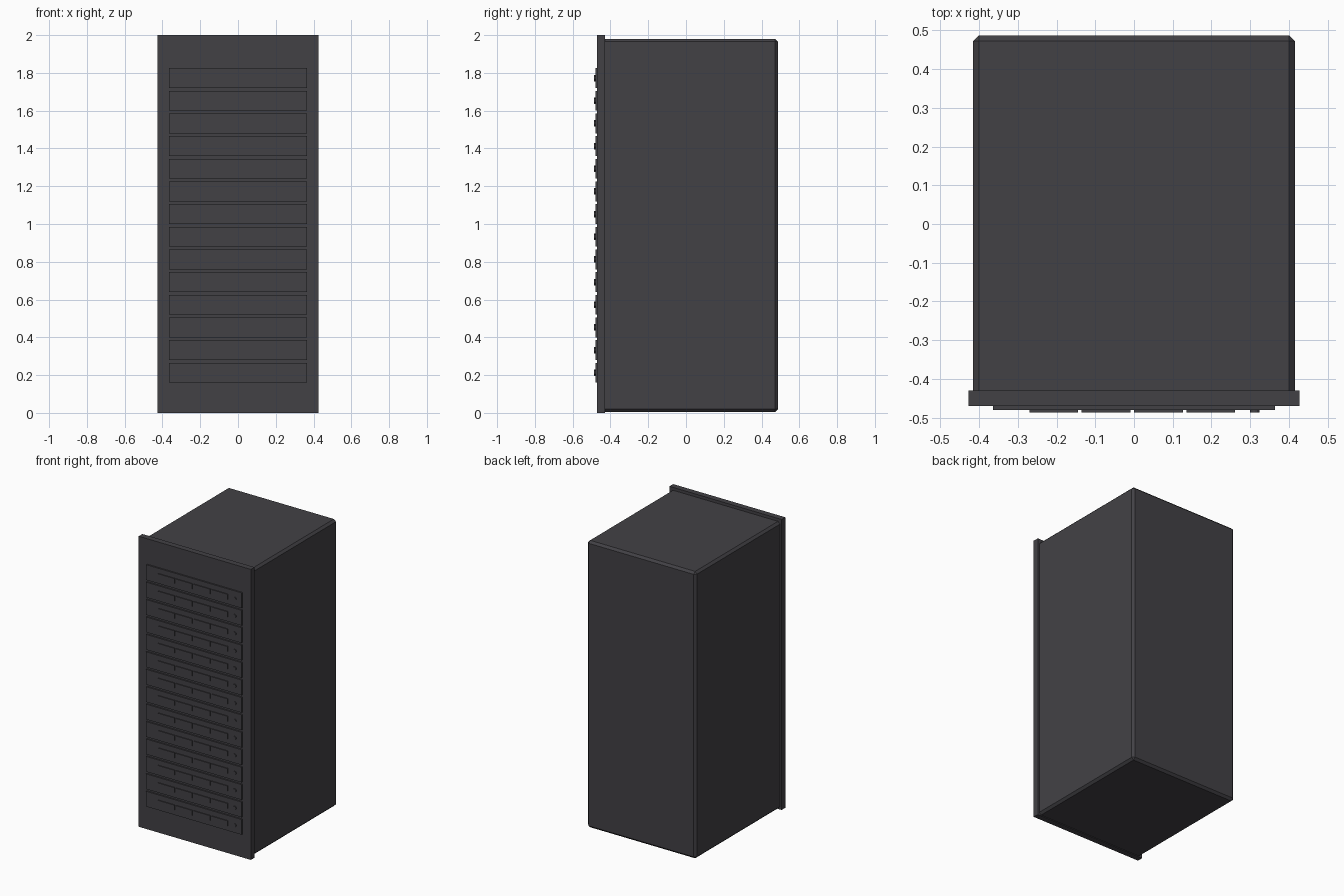
import bpy, bmesh, math
from mathutils import Matrix

if "Cube" in bpy.data.objects:
    bpy.data.objects.remove(bpy.data.objects["Cube"])

mat = bpy.data.materials.new("charcoal grey")
mat.diffuse_color = (0.055, 0.053, 0.060, 1)
mat.use_nodes = True
mat.node_tree.nodes["Principled BSDF"].inputs["Base Color"].default_value = mat.diffuse_color


def finish(name, bm):
    me = bpy.data.meshes.new(name)
    bm.to_mesh(me)
    bm.free()
    me.materials.append(mat)
    ob = bpy.data.objects.new(name, me)
    bpy.context.collection.objects.link(ob)
    return ob


def box(name, x, y, z, bevel=0.0):
    bm = bmesh.new()
    bmesh.ops.create_cube(bm, size=1)
    for v in bm.verts:
        v.co = [(a + b) / 2 + c * (b - a) for c, (a, b) in zip(v.co, (x, y, z))]
    if bevel:
        bmesh.ops.bevel(bm, geom=bm.edges[:], offset=bevel, segments=1, affect='EDGES')
    return finish(name, bm)


def button(name, x, y, z, radius, depth):
    bm = bmesh.new()
    bmesh.ops.create_cone(bm, cap_ends=True, segments=12, radius1=radius, radius2=radius,
                          depth=depth,
                          matrix=Matrix.Translation((x, y, z)) @ Matrix.Rotation(math.pi / 2, 4, 'X'))
    return finish(name, bm)


# Cabinet with chamfered edges, and the taller front panel
box("cabinet_body", (-0.415, 0.415), (-0.45, 0.487), (0.005, 1.98), 0.015)
box("front_panel", (-0.427, 0.427), (-0.47, -0.43), (0.0, 2.0))

# Stacked server units, each with four drive bays and a power button
for i in range(14):
    z = 0.16 + 0.12 * i
    box(f"server_unit_{i + 1}", (-0.364, 0.364), (-0.48, -0.465), (z, z + 0.105))
    for k in range(4):
        x = -0.27 + 0.135 * k
        box(f"drive_bay_{i + 1}_{k + 1}", (x, x + 0.126), (-0.486, -0.478), (z + 0.035, z + 0.07))
    button(f"power_button_{i + 1}", 0.312, -0.482, z + 0.0525, 0.012, 0.008)
